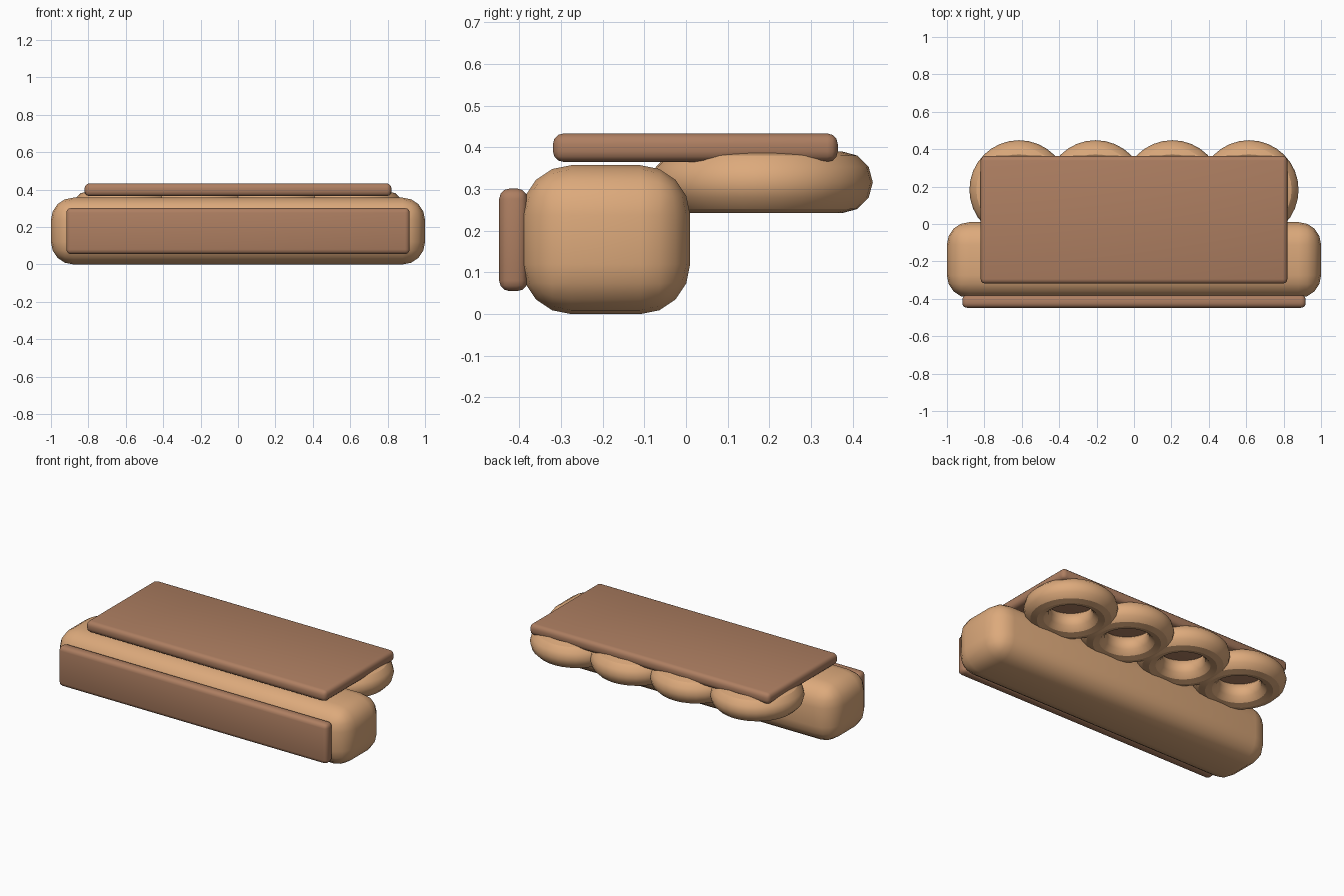
import bpy

if "Cube" in bpy.data.objects:
    bpy.data.objects.remove(bpy.data.objects["Cube"])


def material(name, rgb):
    m = bpy.data.materials.new(name)
    m.diffuse_color = (*rgb, 1)
    m.use_nodes = True
    m.node_tree.nodes["Principled BSDF"].inputs["Base Color"].default_value = m.diffuse_color
    return m


light = material("light_copper", (0.72, 0.40, 0.20))
dark = material("dark_copper", (0.42, 0.21, 0.12))


def finish(ob, name, mat):
    ob.name = name
    ob.data.materials.append(mat)
    bpy.ops.object.shade_smooth_by_angle()


def rounded_box(name, lo, hi, bevel, segments, mat):
    mid = [(a + b) / 2 for a, b in zip(lo, hi)]
    bpy.ops.mesh.primitive_cube_add(size=1, location=mid)
    ob = bpy.context.object
    ob.scale = [b - a for a, b in zip(lo, hi)]
    bpy.ops.object.transform_apply(location=False, rotation=False, scale=True)
    mod = ob.modifiers.new("round", 'BEVEL')
    mod.width = bevel
    mod.segments = segments
    bpy.ops.object.modifier_apply(modifier="round")
    finish(ob, name, mat)


# Thick grip bar
rounded_box("grip_bar", (-1, -0.395, 0), (1, 0.01, 0.357), 0.12, 4, light)

# Front and top plates
rounded_box("front_plate", (-0.918, -0.448, 0.055), (0.918, -0.38, 0.301), 0.025, 3, dark)
rounded_box("top_plate", (-0.82, -0.319, 0.365), (0.82, 0.364, 0.433), 0.025, 3, dark)

# Row of four finger rings
for i in range(4):
    bpy.ops.mesh.primitive_torus_add(
        major_radius=0.191, minor_radius=0.074, major_segments=32, minor_segments=12,
        location=(-0.615 + 0.41 * i, 0.183, 0.316))
    finish(bpy.context.object, f"finger_ring_{i + 1}", light)
